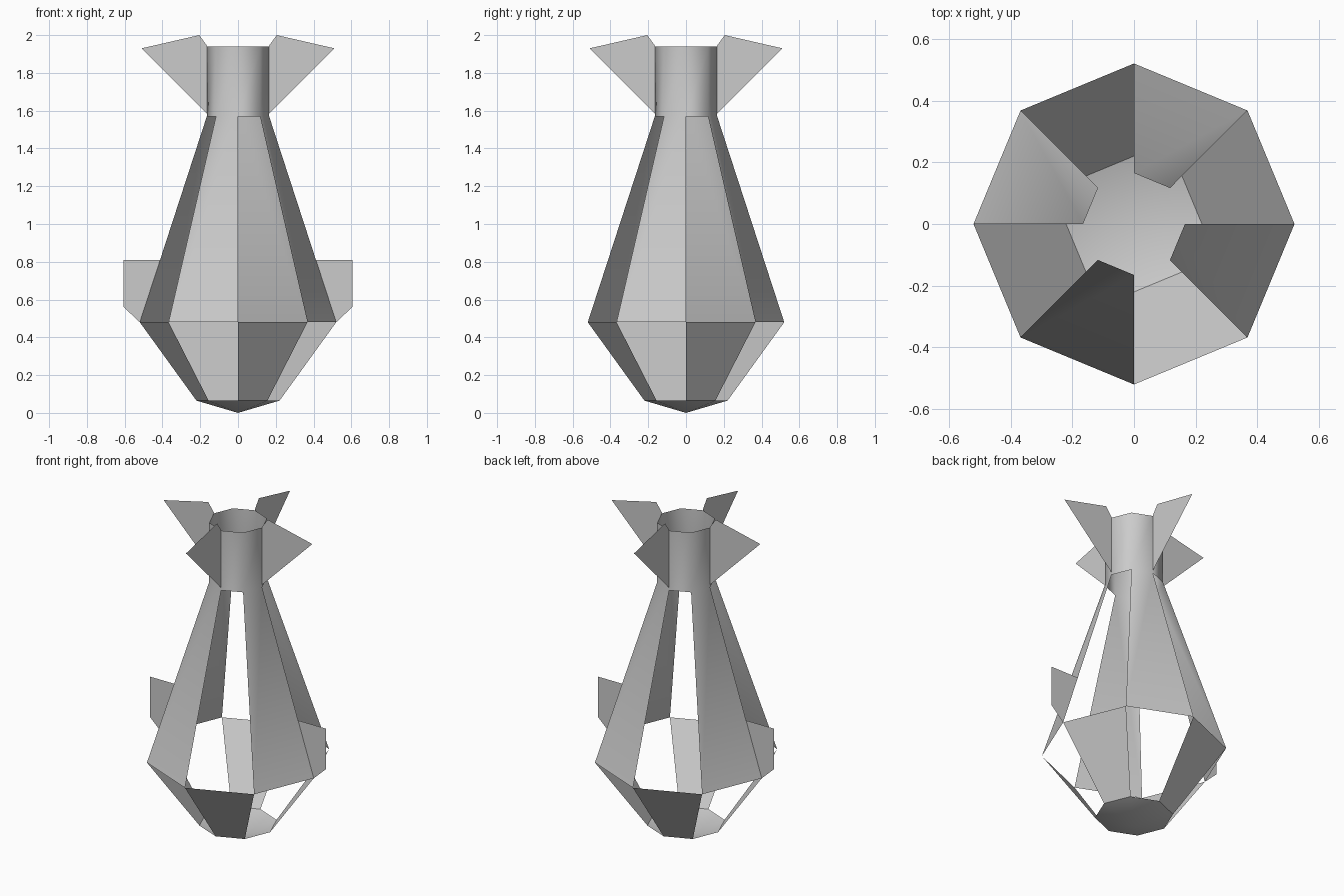
import bpy, math

if "Cube" in bpy.data.objects:
    bpy.data.objects.remove(bpy.data.objects["Cube"])

SIDES = 8
NOSE, RIM, WAIST, NECK_LOW, NECK_TOP = (0, 0.0), (0.22, 0.065), (0.52, 0.48), (0.165, 1.57), (0.165, 1.94)


def point(ring, i):
    a = math.tau * (i % SIDES) / SIDES
    return (ring[0] * math.cos(a), ring[0] * math.sin(a), ring[1])


def add_mesh(name, verts, faces, smooth=None):
    mesh = bpy.data.meshes.new(name)
    mesh.from_pydata(verts, [], faces)
    mesh.update()
    obj = bpy.data.objects.new(name, mesh)
    bpy.context.collection.objects.link(obj)
    if smooth:
        bpy.ops.object.select_all(action='DESELECT')
        obj.select_set(True)
        bpy.context.view_layer.objects.active = obj
        bpy.ops.object.shade_smooth_by_angle(angle=math.radians(smooth))
    return obj


def shell(name, bands, smooth=None):
    """Panels between ring pairs; each band lists the sectors it fills."""
    verts, index, faces = [], {}, []

    def vid(ring, i):
        key = (ring, 0 if ring[0] == 0 else i % SIDES)
        if key not in index:
            index[key] = len(verts)
            verts.append(point(ring, i))
        return index[key]

    for low, high, sectors in bands:
        for i in sectors:
            ids = [vid(low, i), vid(low, i + 1), vid(high, i + 1), vid(high, i)]
            faces.append(tuple(dict.fromkeys(ids)))
    return add_mesh(name, verts, faces, smooth)


def fin(name, profile, angle):
    obj = add_mesh(name, [(r * math.cos(angle), r * math.sin(angle), z) for r, z in profile],
                   [tuple(range(len(profile)))])
    return obj


# Open-topped neck with alternating upper panels
shell("neck_and_upper_panels", [(NECK_LOW, NECK_TOP, range(SIDES)),
                                (WAIST, NECK_LOW, range(1, SIDES, 2))], 50)

# Lower panels fill the opposite sectors
shell("lower_panels", [(RIM, WAIST, range(0, SIDES, 2))])

# Shallow nose cone
shell("nose_cone", [(NOSE, RIM, range(SIDES))], 30)

# Four tail fins
for k in range(4):
    fin(f"tail_fin_{k + 1}", [(0.165, 1.585), (0.51, 1.93), (0.205, 2.0), (0.165, 1.945)],
        k * math.pi / 2)

# Two side fins at the waist
for k in range(2):
    fin(f"side_fin_{k + 1}", [(0.52, 0.48), (0.605, 0.56), (0.605, 0.81), (0.412, 0.81)],
        k * math.pi)
